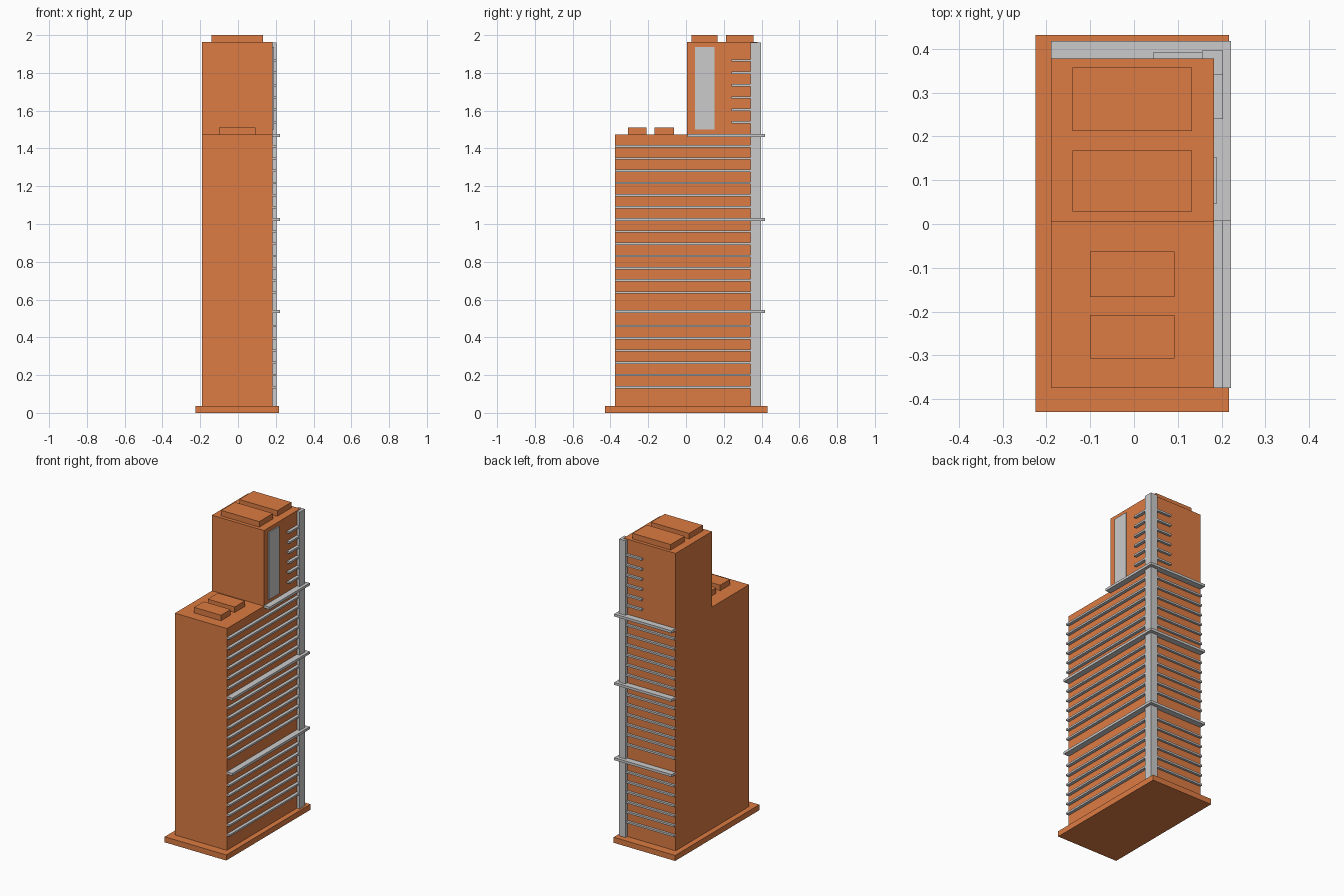
import bpy
import bmesh

if "Cube" in bpy.data.objects:
    bpy.data.objects.remove(bpy.data.objects["Cube"])

orange = bpy.data.materials.new("orange_cladding")
orange.diffuse_color = (0.72, 0.2, 0.056, 1)
orange.use_nodes = True
orange.node_tree.nodes["Principled BSDF"].inputs["Base Color"].default_value = orange.diffuse_color


def prism(name, outline, z0, z1, mat=None):
    """Extrude a counter-clockwise xy outline from z0 to z1."""
    bm = bmesh.new()
    face = bm.faces.new([bm.verts.new((x, y, z0)) for x, y in outline])
    ext = bmesh.ops.extrude_face_region(bm, geom=[face])
    for v in ext["geom"]:
        if isinstance(v, bmesh.types.BMVert):
            v.co.z = z1
    bmesh.ops.recalc_face_normals(bm, faces=bm.faces)
    mesh = bpy.data.meshes.new(name)
    bm.to_mesh(mesh)
    bm.free()
    if mat:
        mesh.materials.append(mat)
    obj = bpy.data.objects.new(name, mesh)
    bpy.context.collection.objects.link(obj)
    return obj


def box(name, x, y, z, mat=None):
    return prism(name, [(x[0], y[0]), (x[1], y[0]), (x[1], y[1]), (x[0], y[1])],
                 z[0], z[1], mat)


# Main facade limits
LEFT, RIGHT, FRONT, BACK = -0.19, 0.183, -0.375, 0.378
COL_X, COL_Y = 0.155, 0.342

# Plinth and stepped body
box("plinth", (-0.225, 0.217), (-0.43, 0.432), (0, 0.036), orange)
prism_z = 1.474
box("main_block", (LEFT, RIGHT), (FRONT, BACK), (0.036, prism_z), orange)
box("upper_tower", (LEFT, RIGHT), (0.005, BACK), (prism_z, 1.964), orange)

# Roof units
for i, y in enumerate([(-0.307, -0.208), (-0.167, -0.063)]):
    box(f"lower_roof_unit_{i}", (-0.10, 0.093), y, (prism_z, 1.51), orange)
for i, y in enumerate([(0.028, 0.168), (0.213, 0.357)]):
    box(f"upper_roof_unit_{i}", (-0.14, 0.133), y, (1.964, 2.0), orange)

# Corner column and tall window panel
box("corner_column", (COL_X, 0.203), (COL_Y, 0.396), (0.036, 1.96))
box("window_panel", (RIGHT, 0.19), (0.047, 0.152), (1.5, 1.938))


# Thin floor slats on the right and back facades
def slat_pair(tag, z, y_start, x_start):
    zz = (z - 0.006, z + 0.006)
    box(f"right_slat_{tag}", (RIGHT, 0.203), (y_start, COL_Y), zz)
    box(f"back_slat_{tag}", (x_start, COL_X), (BACK, 0.393), zz)


for g, z0 in enumerate((0.136, 0.637, 1.088)):
    for i in range(6):
        slat_pair(f"{g}_{i}", z0 + 0.0647 * i, FRONT, LEFT)
for i in range(6):
    slat_pair(f"top_{i}", 1.539 + 0.0653 * i, 0.24, 0.045)

# Wide L-shaped bands wrapping the corner
for i, (z, y0) in enumerate([(0.537, FRONT), (1.025, FRONT), (1.469, 0.007)]):
    prism(f"wrap_band_{i}",
          [(RIGHT, y0), (0.222, y0), (0.222, 0.418), (LEFT, 0.418),
           (LEFT, BACK), (RIGHT, BACK)], z - 0.008, z + 0.008)
